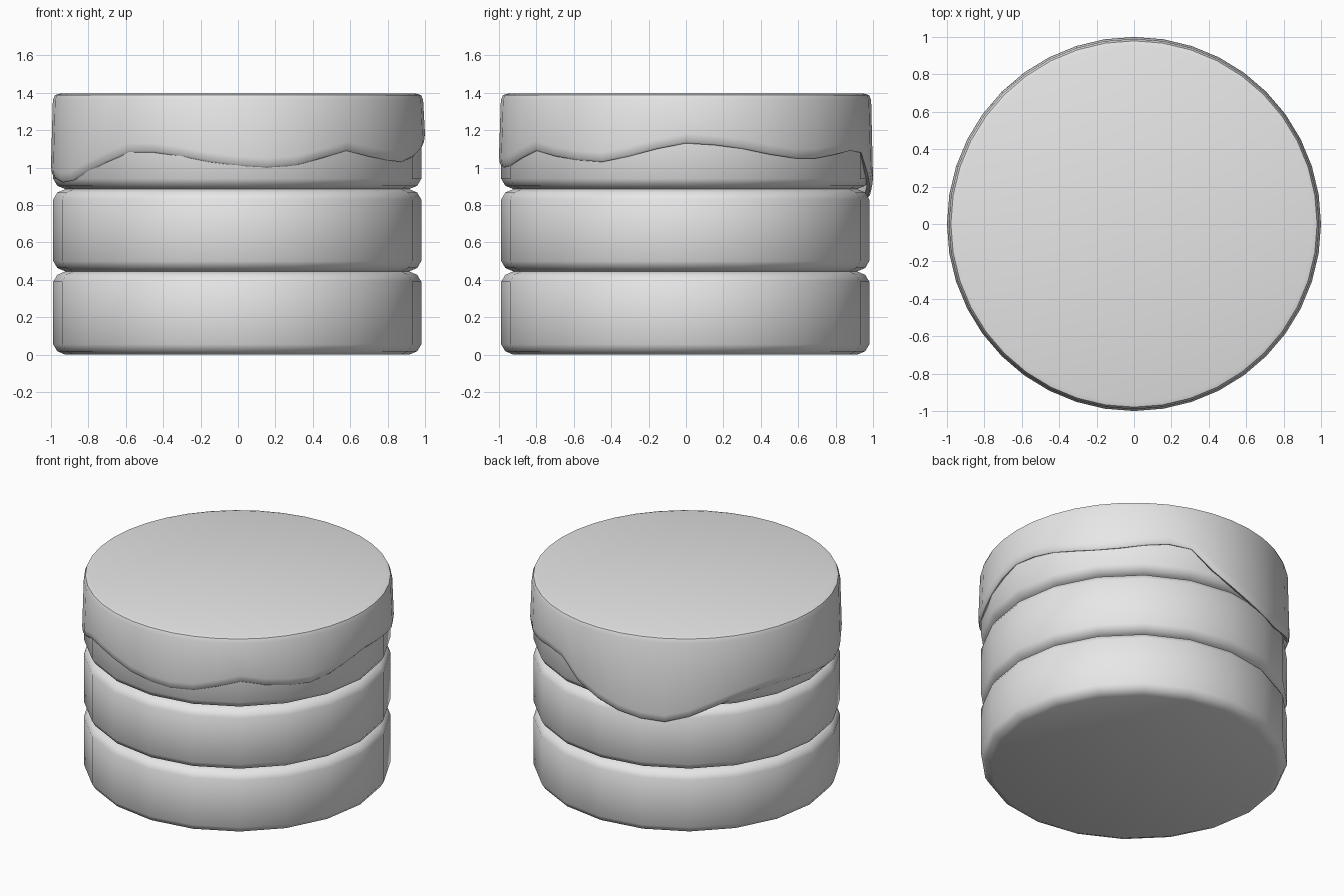
import bpy
import bmesh
from math import cos, sin, tau, radians

cube = bpy.data.objects.get("Cube")
if cube:
    bpy.data.objects.remove(cube, do_unlink=True)

# One plain grey for everything
grey = bpy.data.materials.new("plain_grey")
grey.use_nodes = True
colour = (0.8, 0.8, 0.8, 1)
grey.diffuse_color = colour
grey.node_tree.nodes["Principled BSDF"].inputs["Base Color"].default_value = colour


def finish(bm, name):
    """Turn a bmesh into a smooth-shaded object with the grey material."""
    bmesh.ops.recalc_face_normals(bm, faces=bm.faces)
    mesh = bpy.data.meshes.new(name)
    bm.to_mesh(mesh)
    bm.free()
    mesh.materials.append(grey)
    obj = bpy.data.objects.new(name, mesh)
    bpy.context.collection.objects.link(obj)
    bpy.ops.object.select_all(action="DESELECT")
    obj.select_set(True)
    bpy.context.view_layer.objects.active = obj
    bpy.ops.object.shade_smooth_by_angle(angle=radians(40))
    return obj


def lathe(name, sides, profile_at, cap_ends):
    """Spin a profile that may differ at every step round the z axis."""
    bm = bmesh.new()
    columns = []
    for step in range(sides):
        angle = tau * step / sides
        columns.append([bm.verts.new((r * cos(angle), r * sin(angle), z))
                        for r, z in profile_at(step)])
    for step, column in enumerate(columns):
        following = columns[(step + 1) % sides]
        for k in range(len(column) - 1):
            bm.faces.new((column[k], following[k], following[k + 1], column[k + 1]))
    for end in cap_ends:
        bm.faces.new([column[end] for column in columns])
    return finish(bm, name)


def layer_profile(bottom, top, radius=0.984):
    """Straight wall with rounded rims."""
    rim = [(0.065, 0), (0.022, 0.018), (0, 0.055)]
    lower = [(radius - inset, bottom + rise) for inset, rise in rim]
    upper = [(radius - inset, top - rise) for inset, rise in reversed(rim)]
    return lower + upper


# Three stacked cake layers
for name, bottom, top in (("bottom_layer", 0, 0.445),
                          ("middle_layer", 0.445, 0.885),
                          ("top_layer", 0.885, 1.375)):
    layer = lathe(name, 20, lambda step: layer_profile(bottom, top), (0, -1))
    layer.location = (-0.004, -0.004, 0)

# Height of the icing's dripping edge, in hundredths, counted round from +x
drip_edge = [113, 112, 110, 107, 105, 105, 107, 109, 108, 96,
             89, 84, 81, 80, 84, 90, 95, 98, 99, 98,
             96, 94, 92, 93, 98, 103, 108, 108, 106, 103,
             101, 100, 101, 105, 109, 106, 104, 103, 106, 110]


def icing_profile(step):
    """Top rim, gently flared wall, and a lip curling in to the cake."""
    edge = drip_edge[step] / 100
    return [(0.955, 1.395), (0.979, 1.388), (0.99, 1.36),
            (1.0, edge + 0.05), (0.995, edge + 0.01),
            (0.985, edge), (0.965, edge + 0.01)]


# Icing poured over the top layer
lathe("icing", len(drip_edge), icing_profile, (0,))
